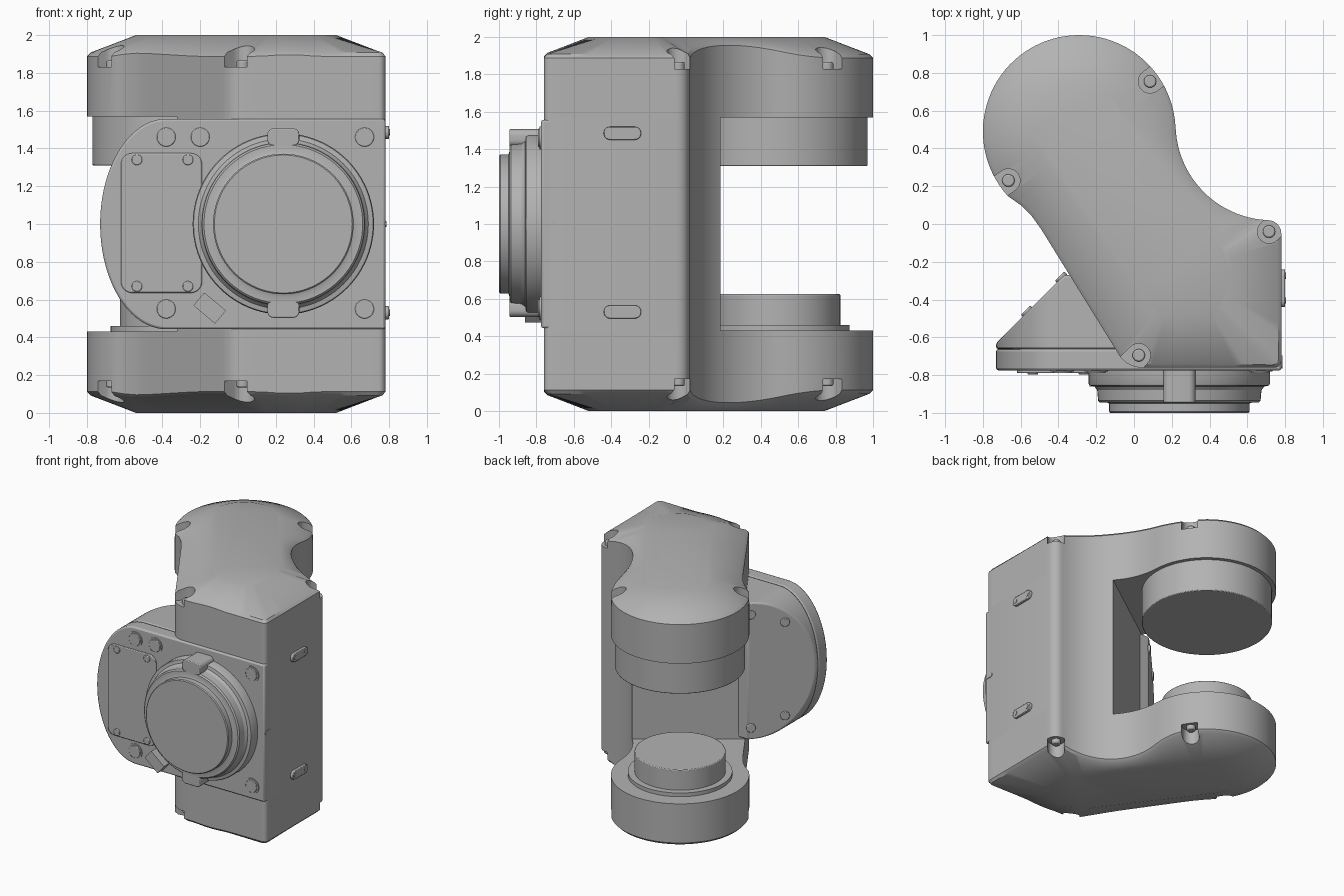
import bpy, bmesh
from math import sin, cos, pi, radians
from mathutils import Vector, Matrix

if "Cube" in bpy.data.objects:
    bpy.data.objects.remove(bpy.data.objects["Cube"])

metal = bpy.data.materials.new("satin_grey")
metal.use_nodes = True
metal.diffuse_color = (0.45, 0.45, 0.45, 1)
metal.node_tree.nodes["Principled BSDF"].inputs["Base Color"].default_value = (0.45, 0.45, 0.45, 1)


def finish(name, bm, bevel=0):
    bmesh.ops.remove_doubles(bm, verts=bm.verts, dist=0.0005)
    bmesh.ops.recalc_face_normals(bm, faces=bm.faces)
    mesh = bpy.data.meshes.new(name)
    bm.to_mesh(mesh)
    bm.free()
    mesh.materials.append(metal)
    ob = bpy.data.objects.new(name, mesh)
    bpy.context.collection.objects.link(ob)
    if bevel:
        mod = ob.modifiers.new("edge", 'BEVEL')
        mod.width, mod.segments, mod.angle_limit = bevel, 2, radians(40)
    smooth(ob)
    return ob


def smooth(ob):
    bpy.ops.object.select_all(action='DESELECT')
    ob.select_set(True)
    bpy.context.view_layer.objects.active = ob
    bpy.ops.object.shade_smooth_by_angle(angle=radians(30))


PLACE = {'x': lambda a, b, h: (h, a, b), 'y': lambda a, b, h: (a, h, b), 'z': lambda a, b, h: (a, b, h)}


def prism(name, pts, lo, hi, axis='z', bevel=0, cut=None):
    """Extrude a flat profile along an axis, optionally trimmed by a plane."""
    bm = bmesh.new()
    face = bm.faces.new([bm.verts.new(PLACE[axis](a, b, lo)) for a, b in pts])
    new = bmesh.ops.extrude_face_region(bm, geom=[face])["geom"]
    bmesh.ops.translate(bm, vec=PLACE[axis](0, 0, hi - lo),
                        verts=[v for v in new if isinstance(v, bmesh.types.BMVert)])
    if cut:
        geom = bm.verts[:] + bm.edges[:] + bm.faces[:]
        bmesh.ops.bisect_plane(bm, geom=geom, plane_co=cut[0], plane_no=cut[1], clear_outer=True)
        bmesh.ops.holes_fill(bm, edges=[e for e in bm.edges if e.is_boundary])
    return finish(name, bm, bevel)


def arc(cx, cy, r, a0, a1, n, ry=None):
    ry = ry or r
    angles = [radians(a0 + (a1 - a0) * i / n) for i in range(n + 1)]
    return [(cx + r * cos(a), cy + ry * sin(a)) for a in angles]


def disc(name, a, b, r, lo, hi, axis='z', bevel=0, n=64):
    return prism(name, arc(a, b, r, 0, 360, n)[:-1], lo, hi, axis, bevel)


def rounded(x0, x1, y0, y1, r):
    return (arc(x1 - r, y1 - r, r, 0, 90, 6) + arc(x0 + r, y1 - r, r, 90, 180, 6)
            + arc(x0 + r, y0 + r, r, 180, 270, 6) + arc(x1 - r, y0 + r, r, 270, 360, 6))


def subdivide(pts, step=0.05):
    out = []
    for p, q in zip(pts, pts[1:] + pts[:1]):
        p, q = Vector(p), Vector(q)
        n = max(1, round((q - p).length / step))
        out += [tuple(p.lerp(q, i / n)) for i in range(n)]
    return out


# Plan outline shared by both arms and the column
JOINT, HUB = Vector((-0.29, 0.49)), Vector((0.27, -0.27))
outline = (arc(*JOINT, 0.51, 4, 222, 56) + [(-0.6, 0.1), (-0.54, 0.04), (-0.49, -0.03)]
           + arc(0.04, -0.62, 0.14, 212, 270, 8) + arc(0.745, -0.725, 0.035, 270, 360, 5)
           + arc(0.71, -0.05, 0.07, 0, 90, 6) + arc(0.73, 0.53, 0.51, 267, 182, 24))


# Arm shell: straight wall, then a crown sloping up to a flat stadium
def arm(name):
    bm = bmesh.new()
    rings = [[] for _ in range(4)]
    axis = HUB - JOINT
    for p in map(Vector, subdivide(outline)):
        t = min(1, max(0, (p - JOINT).dot(axis) / axis.length_squared))
        core = JOINT + axis * t
        away = (p - core).normalized()
        rim = 2 - 0.1 * (min((p - core).length, 0.51) - 0.25) / 0.26
        shoulder = p - away * 0.02
        flat = core + away * 0.25
        for ring, (q, z) in zip(rings, ((p, 1.57), (p, rim - 0.012), (shoulder, rim + 0.008), (flat, 2))):
            ring.append(bm.verts.new((q.x, q.y, z)))
    n = len(rings[0])
    for low, high in zip(rings, rings[1:]):
        for i in range(n):
            j = (i + 1) % n
            bm.faces.new((low[i], low[j], high[j], high[i]))
    bm.faces.new(rings[0][::-1])
    bm.faces.new(rings[-1])
    return finish(name, bm)


upper = [arm("upper_arm")]

# Screw pockets opening outward through the arm rim
for i, (x, y, ang) in enumerate([(0.085, 0.755, 36), (-0.665, 0.23, 215), (0.715, -0.04, 45), (0.025, -0.695, 225)]):
    turn = Matrix.Rotation(radians(ang), 2)
    shape = arc(0, 0, 0.062, 90, 270, 12) + [(0.2, -0.062), (0.2, 0.062)]
    pts = [tuple(turn @ Vector(p) + Vector((x, y))) for p in shape]
    cutter = prism("pocket_cutter", pts, 1.83, 2.2)
    cutter.hide_render = True
    mod = upper[0].modifiers.new("pocket", 'BOOLEAN')
    mod.operation, mod.object, mod.solver = 'DIFFERENCE', cutter, 'EXACT'
    bpy.context.view_layer.objects.active = upper[0]
    bpy.ops.object.modifier_apply(modifier=mod.name)
    bpy.data.objects.remove(cutter)
    upper.append(disc(f"upper_arm_screw_{i + 1}", x, y, 0.033, 1.82, 1.865, bevel=0.008, n=20))
smooth(upper[0])

# Lower arm mirrors the upper one
flip = Matrix.Translation((0, 0, 2)) @ Matrix.Scale(-1, 4, (0, 0, 1))
for ob in upper:
    twin = ob.copy()
    twin.data = ob.data.copy()
    twin.name = ob.name.replace("upper", "lower")
    twin.data.transform(flip)
    twin.data.flip_normals()
    bpy.context.collection.objects.link(twin)

# Column between the arms, cut square to the arm direction
prism("column", outline, 0.43, 1.57, cut=((0.35, 0.18, 1), (-0.56, 0.79, 0)))

# Joint discs facing each other
disc("upper_joint_disc", *JOINT, 0.48, 1.31, 1.58, bevel=0.006, n=96)
disc("lower_joint_step", *JOINT, 0.385, 0.42, 0.46, n=96)
disc("lower_joint_disc", *JOINT, 0.335, 0.45, 0.625, bevel=0.006, n=96)

# Front plate and the sloped housing behind it
curve = arc(-0.38, 1.0, 0.35, 90, 270, 40, ry=0.557)
prism("front_plate", curve + [(0.78, 0.443), (0.78, 1.557)], -0.775, -0.662, 'y', 0.012)
prism("side_housing", curve + [(0.2, 0.443), (0.2, 1.557)], -0.662, -0.27, 'y', 0.012,
      cut=((-0.73, -0.63, 1), (-1, 1, 0)))
for x, z in [(-0.565, 1.38), (-0.565, 0.62), (-0.385, 1.46), (-0.385, 0.54)]:
    bolt = disc("housing_bolt", 0, 0, 0.035, -0.01, 0.012, bevel=0.005, n=20)
    bolt.rotation_euler = (pi / 2, 0, radians(-135))
    bolt.location = (x, x + 0.1, z)

# Output flange turned about the front axis
profile = [(0, -1), (0.365, -1), (0.372, -0.993), (0.372, -0.95), (0.385, -0.945), (0.42, -0.945),
           (0.43, -0.935), (0.435, -0.88), (0.45, -0.86), (0.475, -0.855), (0.48, -0.845), (0.48, -0.76), (0, -0.76)]
bm = bmesh.new()
verts = [bm.verts.new((0.24 + r, y, 1)) for r, y in profile]
edges = [bm.edges.new(pair) for pair in zip(verts, verts[1:])]
bmesh.ops.spin(bm, geom=verts + edges, cent=(0.24, 0, 1), axis=(0, 1, 0), angle=2 * pi, steps=96)
finish("output_flange", bm)
for z in (0.55, 1.46):
    prism("flange_tab", rounded(0.155, 0.325, z - 0.047, z + 0.047, 0.035), -0.945, -0.77, 'y', 0.006)

# Cover panel with its screws
prism("cover_panel", rounded(-0.62, -0.19, 0.635, 1.375, 0.06), -0.79, -0.77, 'y', 0.006)
for x in (-0.535, -0.265):
    for z in (0.67, 1.34):
        disc("cover_screw", x, z, 0.028, -0.798, -0.78, 'y', 0.005, 20)

# Plate plugs, each a ring and a raised centre
for x, z in [(-0.38, 1.46), (-0.2, 1.46), (0.67, 1.46), (-0.38, 0.55), (0.67, 0.55)]:
    disc("plug_ring", x, z, 0.062, -0.782, -0.77, 'y', n=32)
    disc("plug_centre", x, z, 0.05, -0.79, -0.77, 'y', 0.004, 32)

# Small tilted tag block beside the flange
turn = Matrix.Rotation(radians(-40), 2)
tag = [tuple(turn @ Vector(p) + Vector((-0.15, 0.555))) for p in rounded(-0.075, 0.075, -0.045, 0.045, 0.004)]
prism("tag_block", tag, -0.86, -0.77, 'y')

# Side brackets and the locating slot
for z in (0.53, 1.485):
    prism("side_bracket", rounded(-0.44, -0.24, z - 0.035, z + 0.035, 0.034), 0.775, 0.8, 'x', 0.005)
    for y in (-0.405, -0.275):
        disc("bracket_screw", y, z, 0.017, 0.79, 0.804, 'x', n=16)
prism("locating_slot", rounded(-0.765, -0.695, 0.983, 1.017, 0.016), 0.775, 0.785, 'x')
